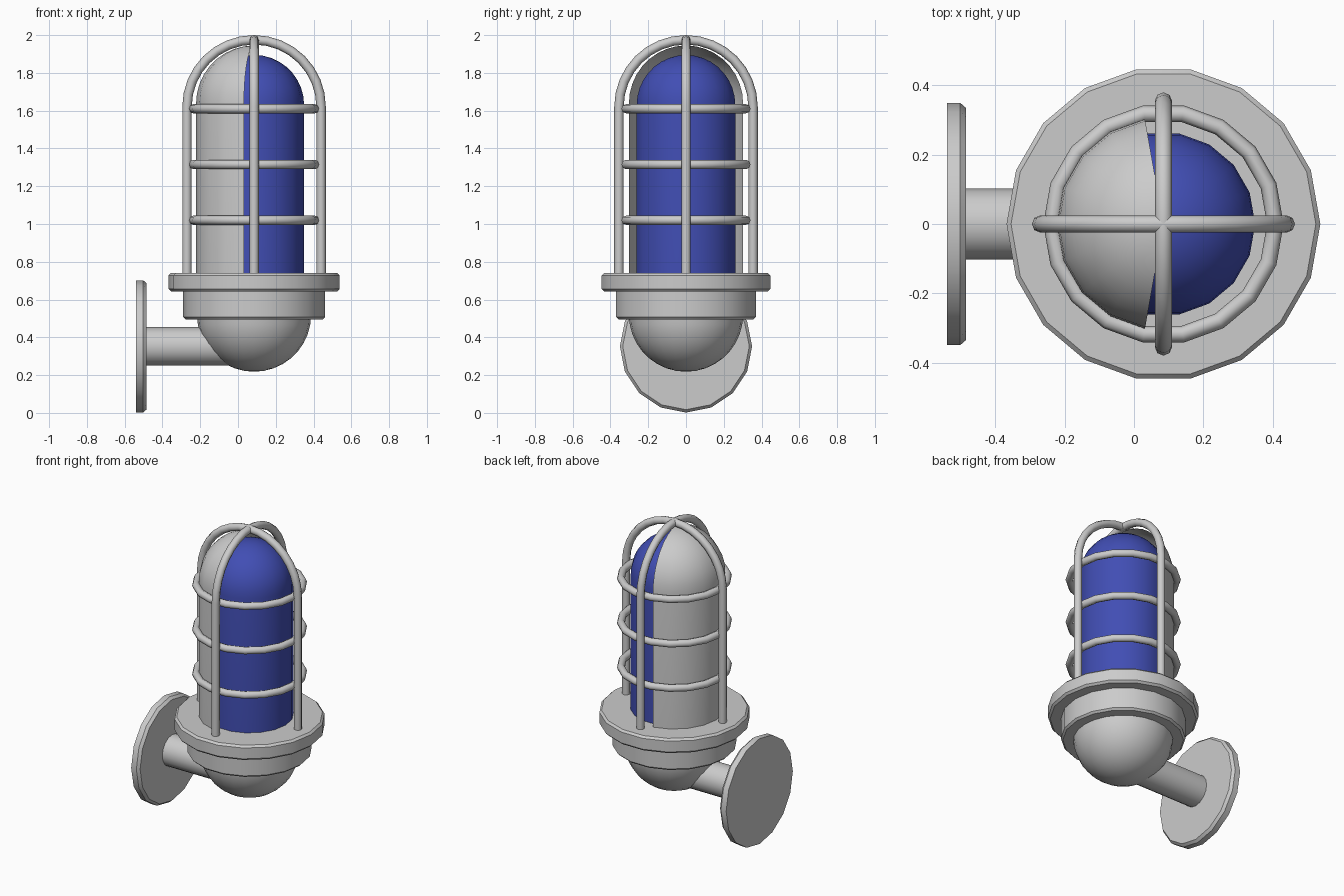
import bpy, bmesh
from math import sin, cos, pi, radians
from mathutils import Matrix

if "Cube" in bpy.data.objects:
    bpy.data.objects.remove(bpy.data.objects["Cube"])

AXIS_X = 0.085   # lamp axis
SIDES = 18

blue = bpy.data.materials.new("blue_glass")
blue.diffuse_color = (0.053, 0.076, 0.456, 1)
blue.use_nodes = True
blue.node_tree.nodes["Principled BSDF"].inputs["Base Color"].default_value = blue.diffuse_color


def smooth(ob):
    bpy.ops.object.select_all(action='DESELECT')
    ob.select_set(True)
    bpy.context.view_layer.objects.active = ob
    bpy.ops.object.shade_smooth_by_angle(angle=radians(35))


def lathe(name, profile, matrix, sides=SIDES, start=0, sweep=360):
    """Revolve (radius, height) points, listed bottom to top, about local z."""
    bm = bmesh.new()
    rows = []
    for k in range(sides + 1):
        a = radians(start + sweep * k / sides)
        rows.append([bm.verts.new((r * cos(a), r * sin(a), z)) for r, z in profile])
    for a, b in zip(rows, rows[1:]):
        for i in range(len(profile) - 1):
            bm.faces.new((a[i], b[i], b[i + 1], a[i + 1]))
    bmesh.ops.remove_doubles(bm, verts=bm.verts, dist=1e-5)
    me = bpy.data.meshes.new(name)
    bm.to_mesh(me)
    bm.free()
    ob = bpy.data.objects.new(name, me)
    bpy.context.collection.objects.link(ob)
    ob.matrix_world = matrix
    smooth(ob)
    return ob


def dome(r, z0, z1, n=9):
    """Straight wall from z0 to z1, closed by a hemisphere."""
    return [(r, z0)] + [(r * cos(pi / 2 * i / n), z1 + r * sin(pi / 2 * i / n))
                        for i in range(n)] + [(0, z1 + r)]


upright = Matrix.Translation((AXIS_X, 0, 0))
sideways = Matrix.Translation((0, 0, 0.352)) @ Matrix.Rotation(pi / 2, 4, 'Y')

# Wall plate and arm
lathe("wall_plate", [(0, -0.54), (0.35, -0.54), (0.35, -0.502),
                     (0.335, -0.485), (0, -0.485)], sideways, 16)
lathe("wall_arm", [(0, -0.5), (0.102, -0.5), (0.102, AXIS_X), (0, AXIS_X)], sideways, 16)

# Base bowl, collar and flange
bowl = [(0.302 * sin(pi / 2 * i / 9), 0.518 - 0.3 * cos(pi / 2 * i / 9)) for i in range(10)]
lathe("base_bowl", bowl, upright, 24)
lathe("collar", [(0, 0.495), (0.363, 0.495), (0.375, 0.507), (0.375, 0.65), (0, 0.65)], upright)
lathe("flange", [(0, 0.643), (0.44, 0.643), (0.453, 0.656), (0.453, 0.728),
                 (0.44, 0.741), (0, 0.741)], upright)

# Glass dome and the half shield behind it
glass = lathe("glass_dome", dome(0.265, 0.73, 1.63), upright)
glass.data.materials.append(blue)
lathe("half_shield", dome(0.307, 0.73, 1.638), upright, 8, 100, 160)

# Cage arches: two crossed bent rods
for name, turn in (("cage_arch_side", 0), ("cage_arch_front", pi / 2)):
    R, spring = 0.355, 1.62
    path = [(-R, 0.73)] + [(-R * cos(pi * i / 16), spring + R * sin(pi * i / 16))
                           for i in range(17)] + [(R, 0.73)]
    cu = bpy.data.curves.new(name, 'CURVE')
    cu.dimensions = '3D'
    cu.bevel_depth = 0.025
    cu.bevel_resolution = 2
    sp = cu.splines.new('POLY')
    sp.points.add(len(path) - 1)
    for p, (x, z) in zip(sp.points, path):
        p.co = (x, 0, z, 1)
    ob = bpy.data.objects.new(name, cu)
    bpy.context.collection.objects.link(ob)
    ob.location.x = AXIS_X
    ob.rotation_euler.z = turn
    bpy.ops.object.select_all(action='DESELECT')
    ob.select_set(True)
    bpy.context.view_layer.objects.active = ob
    bpy.ops.object.convert(target='MESH')
    ob = bpy.context.object
    ob.name = name
    bpy.ops.object.shade_smooth_by_angle(angle=radians(50))

# Cage rings
for i, z in enumerate((1.02, 1.315, 1.61)):
    bpy.ops.mesh.primitive_torus_add(major_segments=18, minor_segments=8,
                                     major_radius=0.323, minor_radius=0.024,
                                     location=(AXIS_X, 0, z))
    ring = bpy.context.object
    ring.name = f"cage_ring_{i + 1}"
    bpy.ops.object.shade_smooth_by_angle(angle=radians(50))
